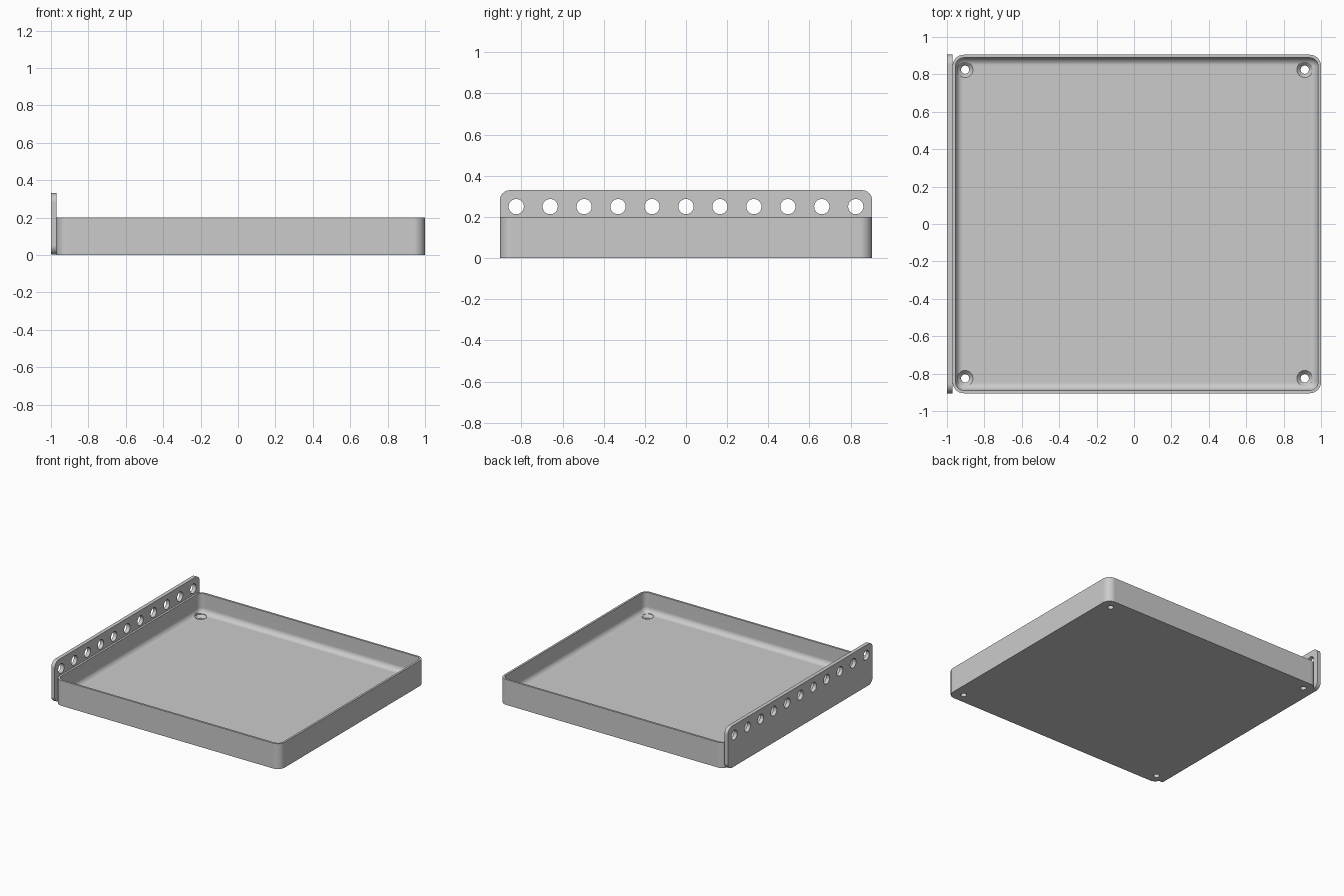
import bpy
import bmesh
from math import pi, sin, cos

cube = bpy.data.objects.get("Cube")
if cube:
    bpy.data.objects.remove(cube, do_unlink=True)

grey = bpy.data.materials.new("plain grey")
grey.use_nodes = True
grey.diffuse_color = (0.6, 0.6, 0.6, 1)
grey.node_tree.nodes["Principled BSDF"].inputs["Base Color"].default_value = (0.6, 0.6, 0.6, 1)

HALF_Y = 0.905
TRAY_LEFT, TRAY_RIGHT = -0.97, 1.0
TRAY_TOP, WALL, FLOOR = 0.2, 0.016, 0.045
CORNER, FILLET = 0.06, 0.042
SEGMENTS = 8


def rounded_rect(u0, u1, v0, v1, radius):
    """Counter-clockwise outline of a rectangle with round corners."""
    centres = [(u1 - radius, v1 - radius), (u0 + radius, v1 - radius),
               (u0 + radius, v0 + radius), (u1 - radius, v0 + radius)]
    points = []
    for quarter, (u, v) in enumerate(centres):
        for step in range(SEGMENTS + 1):
            a = (quarter + step / SEGMENTS) * pi / 2
            points.append((u + radius * cos(a), v + radius * sin(a)))
    return points


def circle(u, v, radius, sides=32):
    return [(u + radius * cos(2 * pi * i / sides), v + radius * sin(2 * pi * i / sides))
            for i in range(sides)]


def loft(bm, rings):
    """Skin a stack of equal point rings and cap both ends."""
    loops = [[bm.verts.new(p) for p in ring] for ring in rings]
    for low, high in zip(loops, loops[1:]):
        for i in range(len(low)):
            j = (i + 1) % len(low)
            bm.faces.new((low[i], low[j], high[j], high[i]))
    bm.faces.new(loops[0][::-1])
    bm.faces.new(loops[-1])


def make_object(name, bm):
    bmesh.ops.recalc_face_normals(bm, faces=bm.faces[:])
    mesh = bpy.data.meshes.new(name)
    bm.to_mesh(mesh)
    bm.free()
    mesh.materials.append(grey)
    obj = bpy.data.objects.new(name, mesh)
    bpy.context.collection.objects.link(obj)
    return obj


def cut_and_finish(obj, cutter):
    bpy.ops.object.select_all(action="DESELECT")
    bpy.context.view_layer.objects.active = obj
    obj.select_set(True)
    cut = obj.modifiers.new("holes", "BOOLEAN")
    cut.operation, cut.solver, cut.object = "DIFFERENCE", "EXACT", cutter
    bpy.ops.object.modifier_apply(modifier=cut.name)
    bpy.data.objects.remove(cutter, do_unlink=True)
    bpy.ops.object.shade_smooth_by_angle(angle=pi / 6)
    # Keep the broad faces flat beside the fillets
    weighted = obj.modifiers.new("flat face normals", "WEIGHTED_NORMAL")
    weighted.keep_sharp = True


def tray_ring(inset, z):
    radius = max(CORNER - inset, 0.002)
    return [(x, y, z) for x, y in rounded_rect(
        TRAY_LEFT + inset, TRAY_RIGHT - inset, -HALF_Y + inset, HALF_Y - inset, radius)]


# Tray: outer wall, rim, inner wall and filleted floor
rings = [tray_ring(0, 0), tray_ring(0, TRAY_TOP), tray_ring(WALL, TRAY_TOP)]
for step in range(SEGMENTS + 1):
    a = step / SEGMENTS * pi / 2
    rings.append(tray_ring(WALL + FILLET * (1 - cos(a)), FLOOR + FILLET * (1 - sin(a))))
bm = bmesh.new()
loft(bm, rings)
tray = make_object("tray", bm)

# Countersunk screw holes in the floor corners
bm = bmesh.new()
for x in (-0.903, 0.913):
    for y in (-0.825, 0.825):
        profile = [(0.022, -0.05), (0.022, 0.024), (0.042, FLOOR), (0.042, 0.1)]
        loft(bm, [[(u, v, z) for u, v in circle(x, y, r)] for r, z in profile])
cut_and_finish(tray, make_object("screw_hole_cutter", bm))

# Upright plate with rounded corners along one side
outline = rounded_rect(-HALF_Y, HALF_Y, 0.002, 0.33, 0.05)
bm = bmesh.new()
loft(bm, [[(x, y, z) for y, z in outline] for x in (-1.0, TRAY_LEFT)])
plate = make_object("side_plate", bm)

# Row of round holes through the plate
bm = bmesh.new()
for i in range(-5, 6):
    hole = circle(i * 0.165, 0.25, 0.037)
    loft(bm, [[(x, y, z) for y, z in hole] for x in (-1.1, -0.9)])
cut_and_finish(plate, make_object("plate_hole_cutter", bm))
